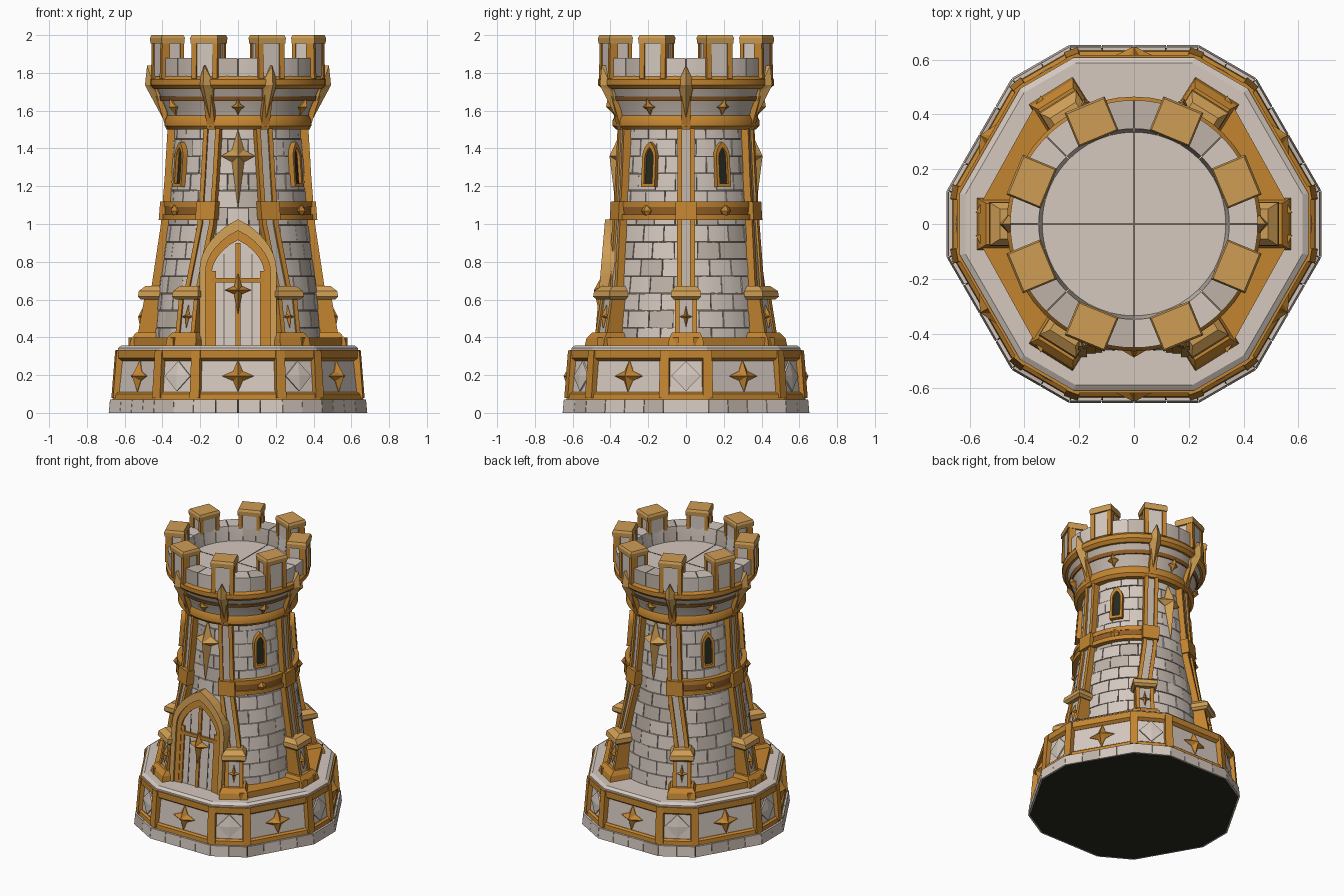
import bpy, bmesh, math, random
from mathutils import Vector

if "Cube" in bpy.data.objects:
    bpy.data.objects.remove(bpy.data.objects["Cube"])

random.seed(4)


def material(name, *rgb):
    m = bpy.data.materials.new(name)
    m.diffuse_color = (*rgb, 1)
    m.use_nodes = True
    m.node_tree.nodes["Principled BSDF"].inputs["Base Color"].default_value = m.diffuse_color
    return m


STONE = material("pale stone", 0.66, 0.58, 0.52)
STONE2 = material("warm stone", 0.52, 0.45, 0.39)
MORTAR = material("mortar", 0.17, 0.135, 0.105)
GOLD = material("gold", 0.55, 0.235, 0.03)
PALE = material("pale gold", 0.62, 0.34, 0.09)
BRONZE = material("bronze", 0.28, 0.11, 0.02)
DARK = material("dark opening", 0.02, 0.022, 0.014)


def P(r, a, z, t=0.0):
    """Point at radius r, angle a (degrees), height z, shifted sideways by t."""
    c, s = math.cos(math.radians(a)), math.sin(math.radians(a))
    return Vector((r * c - t * s, r * s + t * c, z))


def interp(pts, z):
    for (z0, v0), (z1, v1) in zip(pts, pts[1:]):
        if z <= z1:
            return v0 + (v1 - v0) * (z - z0) / (z1 - z0)
    return pts[-1][1]


def body_r(z):
    return interp([(.3, .45), (.65, .42), (1.0, .372), (1.5, .335), (1.6, .335)], z)


def door_r(z):
    return .455 - (z - .36) * .085


def loft(bm, rings, closed=False, mat=0):
    vs = [[bm.verts.new(p) for p in r] for r in rings]
    n = len(vs[0])
    faces = []
    for a, b in zip(vs, vs[1:] + (vs[:1] if closed else [])):
        faces += [bm.faces.new((a[i], a[(i + 1) % n], b[(i + 1) % n], b[i])) for i in range(n)]
    if not closed:
        faces += [bm.faces.new(vs[0]), bm.faces.new(vs[-1])]
    for f in faces:
        f.material_index = mat


def arc(bm, profile, a0=0, a1=360, n=48, mat=0):
    """Sweep a closed (radius, height) profile round the axis."""
    full = a1 - a0 >= 360
    steps = n if full else n + 1
    loft(bm, [[P(r, a0 + (a1 - a0) * i / n, z) for r, z in profile] for i in range(steps)], full, mat)


def rect(r0, r1, z0, z1):
    return [(r0, z0), (r1, z0), (r1, z1), (r0, z1)]


def prism(bm, angle, levels, t=0.0, mat=0):
    """Four-sided post; each level is (z, inner r, outer r, half width)."""
    ang = angle if callable(angle) else (lambda z: angle)
    loft(bm, [[P(r0, ang(z), z, t - w), P(r1, ang(z), z, t - w), P(r1, ang(z), z, t + w),
               P(r0, ang(z), z, t + w)] for z, r0, r1, w in levels], mat=mat)


def star(bm, a, R, z, w, up, down, depth, k=.3):
    k *= w
    pts = [(w, 0), (k, k), (0, up), (-k, k), (-w, 0), (-k, -k), (0, -down), (k, -k)]
    ring = [bm.verts.new(P(R(z + v) + .004, a, z + v, t)) for t, v in pts]
    back = [bm.verts.new(P(R(z + v) - .03, a, z + v, t)) for t, v in pts]
    apex = bm.verts.new(P(R(z) + depth, a, z))
    for i in range(8):
        j = (i + 1) % 8
        bm.faces.new((ring[i], ring[j], apex))
        bm.faces.new((back[i], back[j], ring[j], ring[i]))


def arch(hw, z0, zs, za, n=7):
    """Pointed arch outline from bottom left to bottom right."""
    side = [(hw * math.cos(math.pi / 2 * i / n) ** .8 if i < n else 0,
             zs + (za - zs) * (i / n) ** .85) for i in range(n + 1)]
    return [(-hw, z0)] + [(-t, z) for t, z in side] + [(t, z) for t, z in side[-2::-1]] + [(hw, z0)]


def arch_frame(bm, a, R, outer, inner, d, closed=False):
    loft(bm, [[P(R(zo) + d, a, zo, to), P(R(zi) + d, a, zi, ti), P(R(zi) - .08, a, zi, ti),
               P(R(zo) - .08, a, zo, to)] for (to, zo), (ti, zi) in zip(outer, inner)], closed)


def arch_panel(bm, a, R, outline, d, mat=0):
    loft(bm, [[P(R(z) + e, a, z, t) for t, z in outline] for e in (-.06, d)], mat=mat)


def finish(name, bm, *mats, smooth=False):
    bmesh.ops.recalc_face_normals(bm, faces=bm.faces)
    me = bpy.data.meshes.new(name)
    bm.to_mesh(me)
    bm.free()
    ob = bpy.data.objects.new(name, me)
    bpy.context.collection.objects.link(ob)
    for m in mats:
        me.materials.append(m)
    if smooth:
        bpy.ops.object.select_all(action='DESELECT')
        bpy.context.view_layer.objects.active = ob
        ob.select_set(True)
        bpy.ops.object.shade_smooth_by_angle(angle=math.radians(30))


# Base: hexagon with cut corners
def base_ring(s, z):
    return [P(.695 * s, 60 * k + e, z) for k in range(6) for e in (-10, 10)]


bm = bmesh.new()
loft(bm, [base_ring(.985, 0), base_ring(.97, .066)])
finish("base_core", bm, DARK)

bm = bmesh.new()
lo, hi = base_ring(1, 0), base_ring(.99, .072)
lo_in, hi_in = base_ring(.85, .001), base_ring(.85, .072)
for i in range(12):
    j, n = (i + 1) % 12, (2 if i % 2 == 0 else 4)
    for b in range(n):
        u, v = b / n + .003, (b + 1) / n - .003
        loft(bm, [[q[i].lerp(q[j], f) for q in (lo, hi, hi_in, lo_in)] for f in (u, v)],
             mat=random.choice((0, 0, 1)))
finish("base_slab_blocks", bm, STONE, STONE2)

bm = bmesh.new()
loft(bm, [base_ring(.945, .07), base_ring(.905, .32)])
loft(bm, [base_ring(.93, .325), base_ring(.93, .343), base_ring(.90, .357)])
finish("base_panels_and_cap", bm, STONE)

bm = bmesh.new()
loft(bm, [base_ring(.97, .07), base_ring(.965, .1), base_ring(.945, .11)])
loft(bm, [base_ring(.915, .275), base_ring(.945, .29), base_ring(.945, .332)])
for k in range(6):
    for e in (-10, 10):
        prism(bm, 60 * k + e, [(.08, .5, .676, .027), (.33, .5, .656, .024)])
finish("base_gold_frame", bm, GOLD)

bm = bmesh.new()
for k in range(6):
    star(bm, 30 + 60 * k, lambda z: .616 - (z - .07) * .1, .195, .085, .085, .085, .045)
finish("base_stars", bm, GOLD)
bm = bmesh.new()
for k in range(6):
    star(bm, 60 * k, lambda z: .652 - (z - .07) * .11, .195, .078, .08, .08, .012, k=.5)
finish("base_diamonds", bm, STONE)

# Body: mortar core with brick courses
bm = bmesh.new()
zs = (.34, .65, 1.0, 1.5, 1.56)
arc(bm, [(.05, .34)] + [(body_r(z) - .008, z) for z in zs] + [(.05, 1.56)])
finish("body_mortar_core", bm, MORTAR, smooth=True)

bm = bmesh.new()
courses, z0 = 13, .36
h = (1.54 - z0) / courses
for c in range(courses):
    za, zb = z0 + c * h + .0022, z0 + (c + 1) * h - .0022
    for b in range(20):
        a = 18 * b + (9 if c % 2 else 0)
        d = random.uniform(-.003, .003)
        arc(bm, [(.28, za), (body_r(za) + d, za), (body_r(zb) + d, zb), (.28, zb)],
            a + .3, a + 17.7, 3, random.choice((0, 0, 0, 1)))
finish("body_bricks", bm, STONE, STONE2, smooth=True)

# Six buttresses: the four diagonal ones lean towards front and back as they rise
corners = [(0, 0), (58, 68), (122, 112), (180, 180), (238, 248), (302, 292)]
plinth, feet, gold, shafts, pale = (bmesh.new() for _ in range(5))
for lower, upper in corners:
    def lean(z, lo=lower, up=upper):
        return interp([(.3, lo), (.64, lo), (1.0, lo + .7 * (up - lo)), (1.5, up), (2, up)], z)
    prism(plinth, lower, [(.35, .35, .575, .095), (.395, .35, .565, .09), (.425, .35, .54, .075)])
    prism(feet, lower, [(.42, .35, .52, .052), (.61, .35, .485, .048)])
    for s in (-1, 1):
        prism(gold, lower, [(.42, .4, .53, .012), (.61, .38, .495, .012)], t=.047 * s)
        prism(gold, lean, [(.64, .36, .462, .013), (1.0, .32, .408, .013), (1.25, .3, .388, .012),
                           (1.52, .3, .372, .012)], t=.034 * s)
    prism(shafts, lean, [(.64, .36, .45, .03), (1.0, .32, .395, .03), (1.25, .3, .376, .03),
                         (1.52, .3, .36, .03)])
    star(gold, lower, lambda z: .52 - (z - .42) * .18, .51, .034, .06, .06, .025)
    prism(pale, lower, [(.6, .36, .515, .066), (.615, .36, .53, .08), (.645, .36, .525, .078),
                        (.672, .36, .49, .055)])
    prism(gold, lean, [(1.02, .33, .42, .055), (1.12, .33, .412, .055)])
    # crown spikes with a ridge down the front
    prism(gold, upper, [(1.5, .33, .38, .022), (1.6, .33, .41, .024), (1.74, .38, .455, .024)])
    star(pale, upper, lambda z: .375 + (z - 1.53) * .33, 1.735, .046, .105, .22, .05, k=.72)
for lo, up in ((4, 54), (126, 176), (184, 234), (306, 356)):
    arc(plinth, rect(.33, .58, .35, .40), lo, up, 1)
finish("tower_plinth", plinth, GOLD)
finish("buttress_feet", feet, STONE2)
finish("buttress_gold_strips", gold, GOLD)
finish("buttress_shafts", shafts, STONE2)
finish("buttress_caps_and_spikes", pale, PALE)

# Middle band, left out at front and back
bm = bmesh.new()
for a0, a1 in ((-66, 66), (114, 246)):
    arc(bm, rect(.3, .402, 1.02, 1.05), a0, a1, 24)
    arc(bm, rect(.3, .392, 1.05, 1.09), a0, a1, 24, 1)
    arc(bm, rect(.3, .395, 1.09, 1.12), a0, a1, 24)
for a in (32, 148, 212, 328):
    star(bm, a, lambda z: .395, 1.07, .03, .03, .03, .025, k=.6)
finish("middle_band", bm, GOLD, BRONZE, smooth=True)

# Crown: flare, bands, parapet and floor
bm = bmesh.new()
arc(bm, [(.2, 1.54), (.37, 1.54), (.38, 1.6), (.44, 1.74), (.2, 1.74)])
finish("crown_flare", bm, STONE2, smooth=True)
bm = bmesh.new()
arc(bm, [(.2, 1.5), (.37, 1.5), (.388, 1.52), (.388, 1.55), (.375, 1.575), (.2, 1.575)])
arc(bm, [(.3, 1.65), (.41, 1.65), (.418, 1.675), (.3, 1.675)], mat=1)
arc(bm, [(.36, 1.715), (.445, 1.715), (.465, 1.735), (.465, 1.765), (.45, 1.785), (.36, 1.785)])
for a in (30, 90, 150, 210, 270, 330):
    star(bm, a, lambda z: .385 + (z - 1.6) * .4, 1.62, .035, .045, .045, .03, k=.4)
finish("crown_bands_and_gems", bm, GOLD, BRONZE, smooth=True)
bm = bmesh.new()
arc(bm, rect(.352, .444, 1.73, 1.873))
finish("parapet_core", bm, MORTAR, smooth=True)
bm = bmesh.new()
for b in range(24):
    arc(bm, [(.335, 1.74), (.452, 1.74), (.452, 1.88), (.348, 1.88), (.335, 1.78)],
        15 * b + .3, 15 * b + 14.7, 3, random.choice((0, 0, 1)))
finish("parapet_blocks", bm, STONE, STONE2, smooth=True)
bm = bmesh.new()
arc(bm, rect(.002, .36, 1.70, 1.78))
finish("roof_floor", bm, STONE)
bm = bmesh.new()
for a in (0, 90, 180, 270):
    prism(bm, a, [(1.77, 0, .335, .003), (1.782, 0, .335, .003)])
finish("roof_floor_joints", bm, MORTAR)

# Eight merlons
core, trim = bmesh.new(), bmesh.new()
for k in range(8):
    a = 22.5 + 45 * k
    prism(core, a, [(1.78, .345, .458, .064), (1.97, .345, .458, .064)])
    prism(trim, a, [(1.955, .34, .47, .077), (1.985, .337, .472, .079), (2.0, .343, .465, .073)], mat=1)
    for s in (-1, 1):
        prism(trim, a, [(1.77, .42, .468, .014), (1.96, .42, .464, .014)], t=.06 * s)
        prism(trim, a, [(1.86, .338, .36, .012), (1.96, .338, .36, .012)], t=.06 * s)
finish("merlon_cores", core, STONE)
finish("merlon_trim", trim, GOLD, PALE)

# Windows
frames, holes = bmesh.new(), bmesh.new()
for a in (32, 148, 212, 328):
    arch_frame(frames, a, body_r, arch(.042, 1.195, 1.35, 1.435), arch(.026, 1.215, 1.345, 1.405), .025, True)
    arch_panel(holes, a, body_r, arch(.031, 1.21, 1.345, 1.41), .008)
finish("window_frames", frames, GOLD)
finish("window_openings", holes, DARK)

# Long stars on the front and back
bm = bmesh.new()
for a in (90, 270):
    star(bm, a, body_r, 1.36, .09, .14, .28, .06, k=.36)
finish("wall_stars", bm, PALE)

# Door on the front
bm = bmesh.new()
arch_panel(bm, 270, door_r, arch(.16, .35, .72, .95), .004)
finish("door_planks", bm, STONE)
bm = bmesh.new()
arch_frame(bm, 270, door_r, arch(.205, .35, .74, 1.025), arch(.172, .35, .73, .965), .03)
finish("door_outer_arch", bm, PALE)
bm = bmesh.new()
arch_frame(bm, 270, door_r, arch(.175, .35, .73, .97), arch(.14, .35, .72, .915), .018)
for t, w, top in ((0, .012, .9), (-.128, .012, .75), (.128, .012, .75)):
    prism(bm, 270, [(.35, .4, door_r(.35) + .014, w), (top, .36, door_r(top) + .014, w)], t=t)
prism(bm, 270, [(.69, .38, door_r(.7) + .016, .15), (.715, .38, door_r(.7) + .016, .15)])
star(bm, 270, lambda z: door_r(z) + .012, .65, .07, .09, .13, .045)
finish("door_ironwork", bm, GOLD)
bm = bmesh.new()
for t in (-.075, .075):
    prism(bm, 270, [(.36, .4, door_r(.36) + .007, .003), (.84, .36, door_r(.84) + .007, .003)], t=t)
finish("door_plank_joints", bm, MORTAR)
